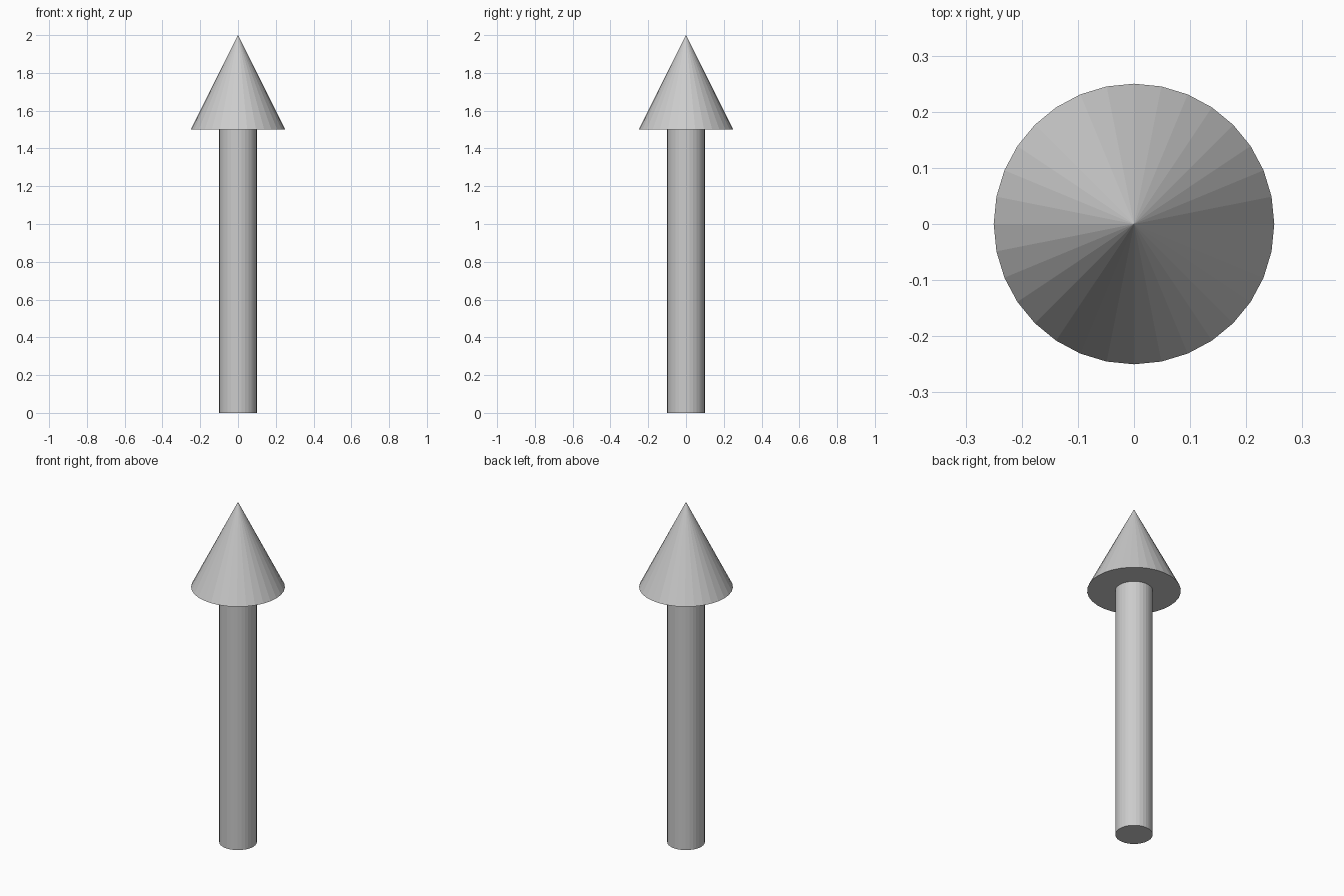
import bpy

if "Cube" in bpy.data.objects:
    bpy.data.objects.remove(bpy.data.objects["Cube"])

SIDES = 32
SHAFT_RADIUS, SHAFT_HEIGHT = 0.10, 1.5
HEAD_RADIUS, HEAD_HEIGHT = 0.25, 0.5

# Shaft: straight faceted rod standing on the ground
bpy.ops.mesh.primitive_cylinder_add(
    vertices=SIDES, radius=SHAFT_RADIUS, depth=SHAFT_HEIGHT,
    location=(0, 0, SHAFT_HEIGHT / 2))
bpy.context.object.name = "arrow_shaft"

# Head: wider cone sitting on top of the shaft
bpy.ops.mesh.primitive_cone_add(
    vertices=SIDES, radius1=HEAD_RADIUS, radius2=0, depth=HEAD_HEIGHT,
    location=(0, 0, SHAFT_HEIGHT + HEAD_HEIGHT / 2))
bpy.context.object.name = "arrow_head"
